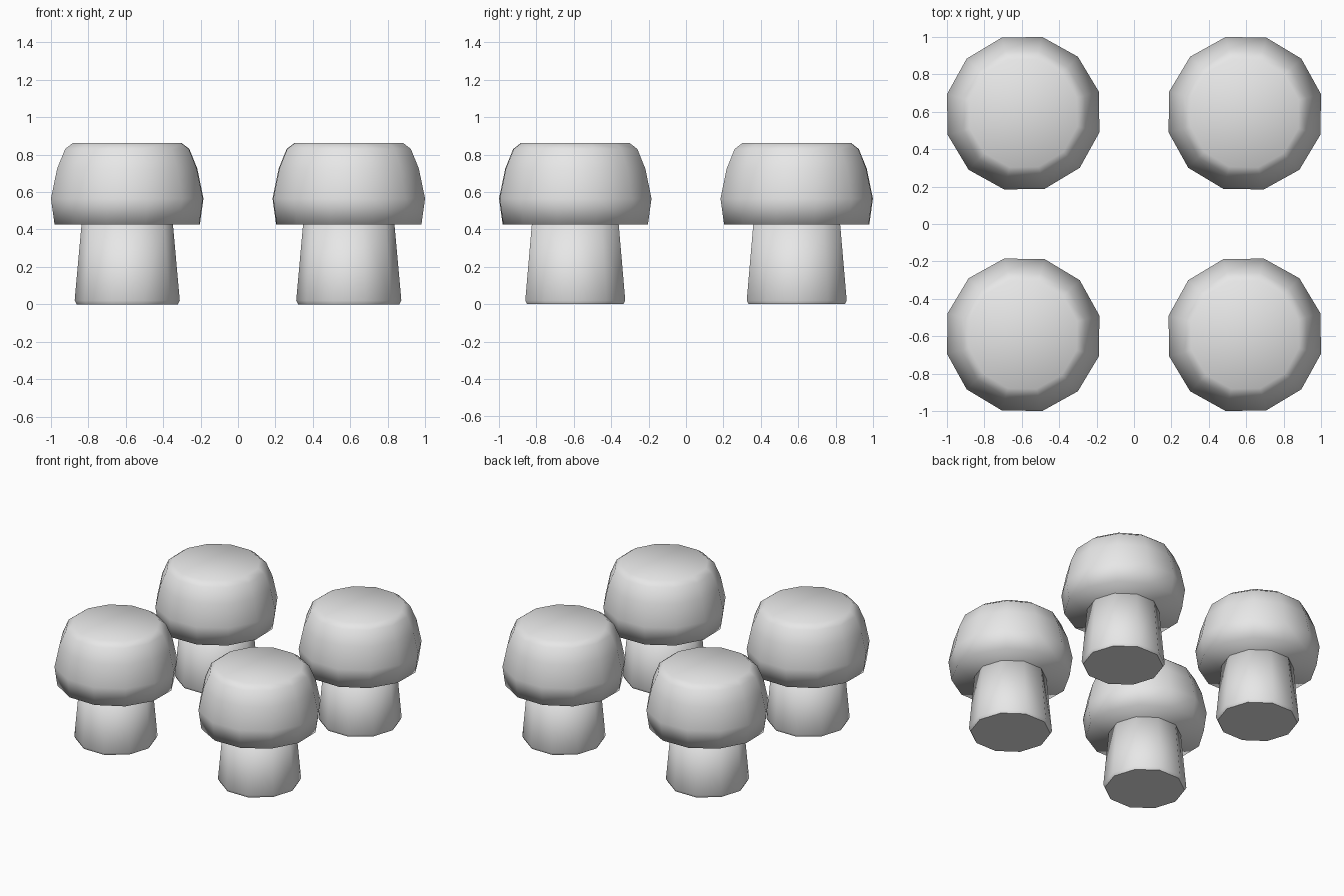
import bpy, bmesh, math

cube = bpy.data.objects.get("Cube")
if cube:
    bpy.data.objects.remove(cube, do_unlink=True)

# Single light grey material
grey = bpy.data.materials.new("light_grey")
grey.use_nodes = True
grey.diffuse_color = (0.8, 0.8, 0.8, 1)
grey.node_tree.nodes["Principled BSDF"].inputs["Base Color"].default_value = (0.8, 0.8, 0.8, 1)

CENTRE = 0.592

# (radius, height) profiles, bottom to top
CAP = [(0.40, 0.425), (0.42, 0.565), (0.386, 0.725), (0.342, 0.83), (0.298, 0.863)]
STEM = [(0.270, 0.0), (0.281, 0.02), (0.243, 0.44)]


def lathe(name, profile, sides, turn, sx, sy, sharp_base):
    """Closed low-poly turned solid, mirrored into its quadrant."""
    bm = bmesh.new()
    rings = []
    for r, z in profile:
        ring = []
        for i in range(sides):
            a = turn + math.tau * i / sides
            ring.append(bm.verts.new((sx * r * math.cos(a), sy * r * math.sin(a), z)))
        rings.append(ring)
    for low, high in zip(rings, rings[1:]):
        for i in range(sides):
            j = (i + 1) % sides
            bm.faces.new((low[i], low[j], high[j], high[i]))
    base = bm.faces.new(rings[0])
    bm.faces.new(rings[-1])
    bmesh.ops.recalc_face_normals(bm, faces=bm.faces)
    for f in bm.faces:
        f.smooth = True
    if sharp_base:
        for e in base.edges:
            e.smooth = False
    mesh = bpy.data.meshes.new(name)
    bm.to_mesh(mesh)
    bm.free()
    mesh.materials.append(grey)
    obj = bpy.data.objects.new(name, mesh)
    obj.location = (sx * CENTRE, sy * CENTRE, 0)
    bpy.context.collection.objects.link(obj)


# Four mushroom-shaped feet, mirrored across both axes
for sx, side in ((1, "left"), (-1, "right")):
    for sy, end in ((1, "back"), (-1, "front")):
        lathe(f"cap_{end}_{side}", CAP, 12, math.radians(14), sx, sy, False)
        lathe(f"stem_{end}_{side}", STEM, 10, 0, sx, sy, True)
